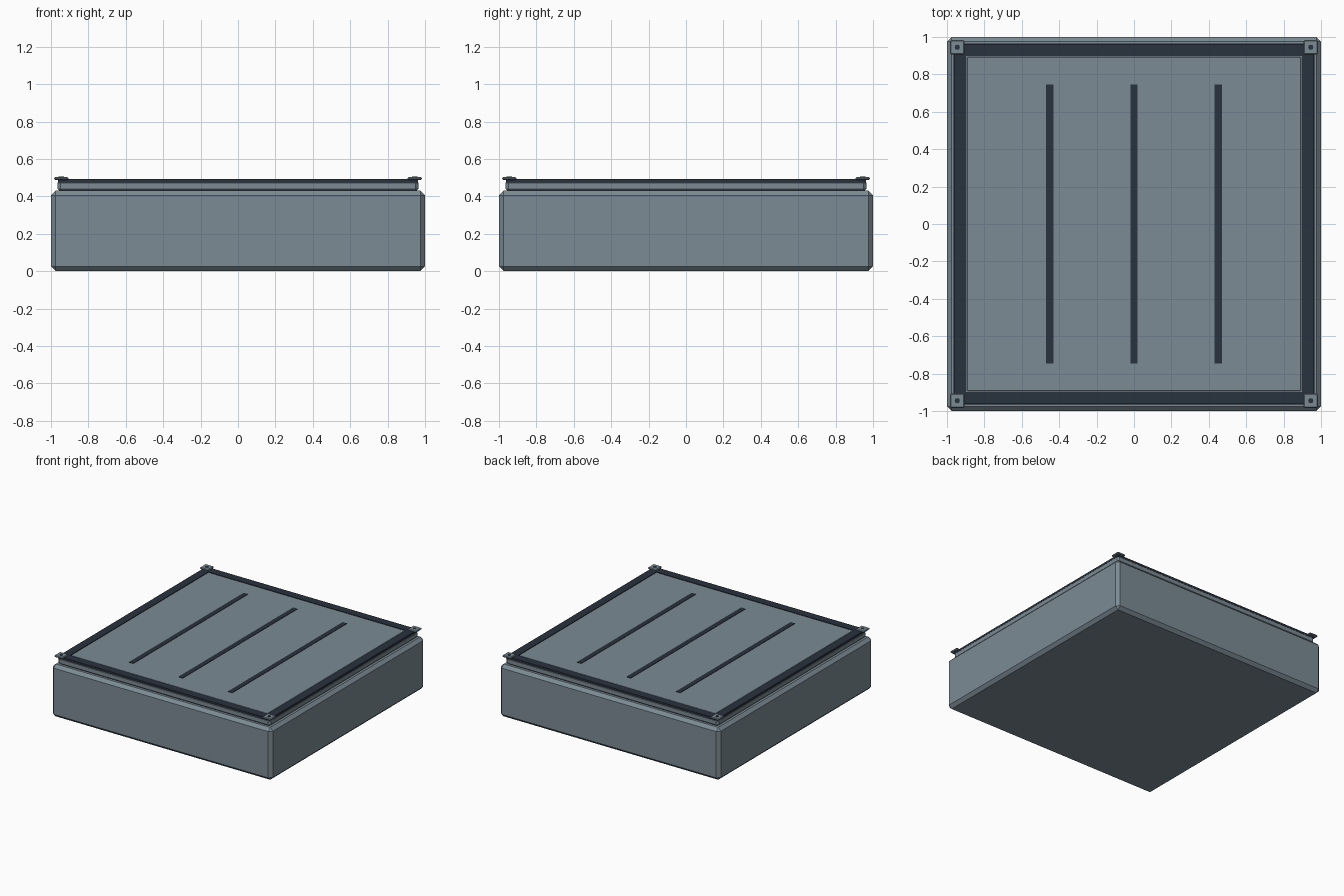
import bpy

if "Cube" in bpy.data.objects:
    bpy.data.objects.remove(bpy.data.objects["Cube"])

def material(name, rgb):
    m = bpy.data.materials.new(name)
    m.diffuse_color = (*rgb, 1)
    m.use_nodes = True
    m.node_tree.nodes["Principled BSDF"].inputs["Base Color"].default_value = m.diffuse_color
    return m

GREY = material("slate", (0.20, 0.26, 0.30))
DARK = material("dark_slate", (0.022, 0.032, 0.047))

def box(name, x, y, z, mat, bevel=0.0, segments=1):
    """Box from (min, max) ranges with an optional chamfer."""
    bpy.ops.mesh.primitive_cube_add(size=1, location=(sum(x) / 2, sum(y) / 2, sum(z) / 2))
    ob = bpy.context.object
    ob.name = name
    ob.scale = (x[1] - x[0], y[1] - y[0], z[1] - z[0])
    bpy.ops.object.transform_apply(location=False, rotation=False, scale=True)
    ob.data.materials.append(mat)
    if bevel:
        b = ob.modifiers.new("chamfer", 'BEVEL')
        b.width, b.segments = bevel, segments
    return ob

# Base block
box("base", (-1, 1), (-1, 1), (0, 0.43), GREY, 0.025)

# Rim slab and the panel inside it
box("rim", (-0.965, 0.965), (-0.965, 0.965), (0.425, 0.487), GREY, 0.015)
box("top_panel", (-0.9, 0.9), (-0.9, 0.9), (0.44, 0.49), GREY, 0.01)

# Dark border strips
for s in (-1, 1):
    a, b = sorted((s * 0.897, s * 0.963))
    box("border_side", (a, b), (-0.963, 0.963), (0.475, 0.492), DARK)
    box("border_end", (-0.897, 0.897), (a, b), (0.475, 0.492), DARK)

# Grooves across the panel
for x in (-0.45, 0, 0.45):
    box("groove", (x - 0.02, x + 0.02), (-0.745, 0.745), (0.48, 0.493), DARK)

# Corner plates with bolts
for sx in (-1, 1):
    for sy in (-1, 1):
        cx, cy = sx * 0.945, sy * 0.945
        box("corner_plate", (cx - 0.038, cx + 0.038), (cy - 0.038, cy + 0.038),
            (0.488, 0.503), GREY, 0.005)
        bpy.ops.mesh.primitive_cylinder_add(vertices=12, radius=0.014, depth=0.012,
                                            location=(cx, cy, 0.499))
        bolt = bpy.context.object
        bolt.name = "corner_bolt"
        bolt.data.materials.append(DARK)
